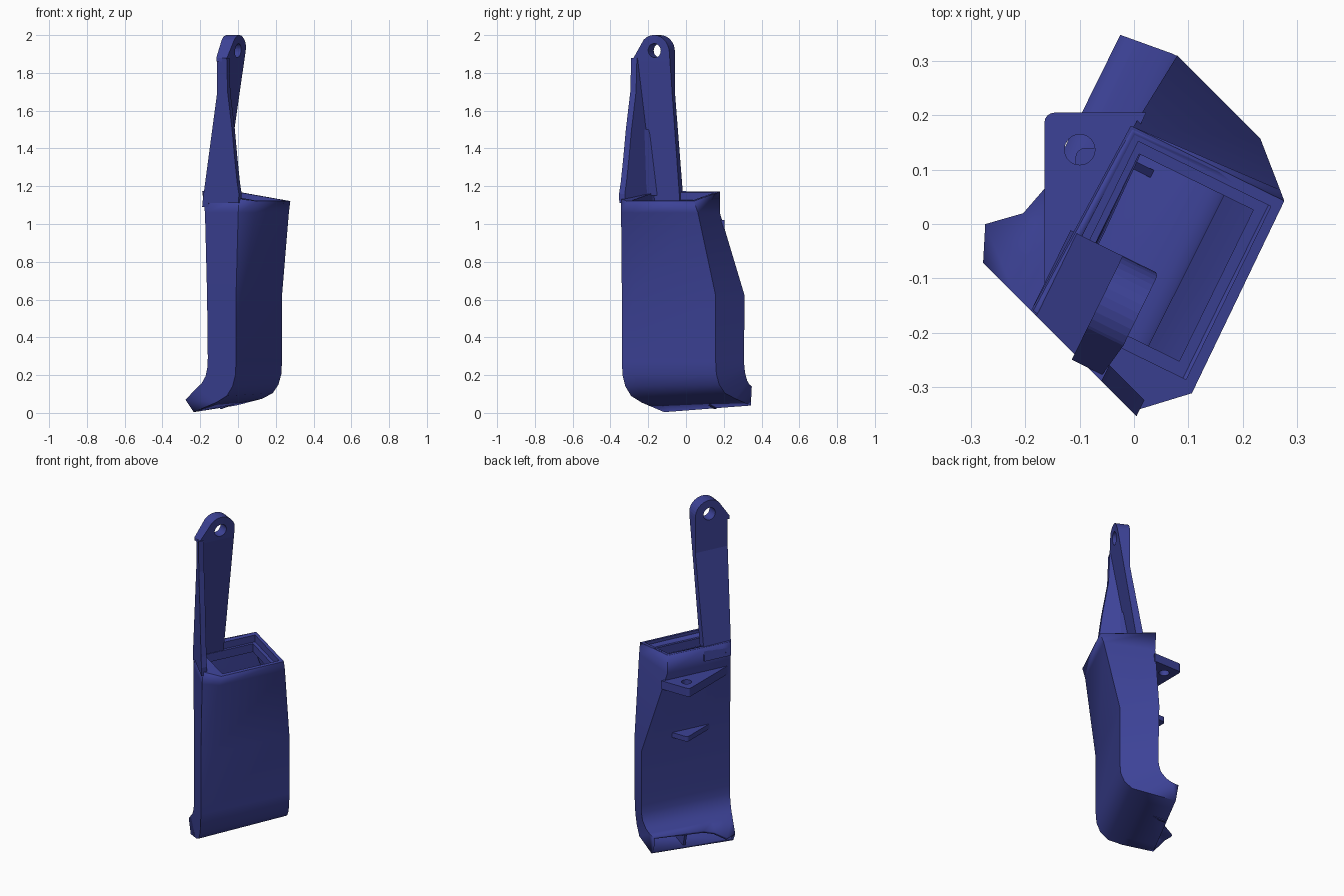
import bpy, bmesh, math
from mathutils import Vector

if "Cube" in bpy.data.objects:
    bpy.data.objects.remove(bpy.data.objects["Cube"])

blue = bpy.data.materials.new("deep blue plastic")
blue.use_nodes = True
blue.diffuse_color = (0.046, 0.055, 0.31, 1)
blue.node_tree.nodes["Principled BSDF"].inputs["Base Color"].default_value = blue.diffuse_color

# Duct axes: u runs along the duct's length, w across it (towards the outer wall)
U, W = Vector((0.44, 0.898, 0)), Vector((0.898, -0.44, 0))
NEAR, FAR = -0.35, 0.39          # x + y of the two diagonal end planes


def pos(u, w, z):
    return U * u + W * w + Vector((0, 0, z))


def on_plane(c, w):
    """u where the diagonal plane x + y = c meets the given w."""
    return (c - 0.458 * w) / 1.338


def lerp(a, b, t):
    return a + (b - a) * t


def add_object(name, bm, smooth=False):
    bmesh.ops.recalc_face_normals(bm, faces=bm.faces[:])
    mesh = bpy.data.meshes.new(name)
    bm.to_mesh(mesh)
    bm.free()
    mesh.materials.append(blue)
    obj = bpy.data.objects.new(name, mesh)
    bpy.context.collection.objects.link(obj)
    if smooth:
        bpy.ops.object.select_all(action='DESELECT')
        obj.select_set(True)
        bpy.context.view_layer.objects.active = obj
        bpy.ops.object.shade_smooth_by_angle(angle=math.radians(32))
    return obj


def loft(name, rings, caps=True, smooth=False):
    """Skin a list of closed rings of equal length."""
    bm = bmesh.new()
    rows = [[bm.verts.new(p) for p in ring] for ring in rings]
    n = len(rows[0])
    for a, b in zip(rows, rows[1:]):
        for i in range(n):
            j = (i + 1) % n
            bm.faces.new((a[i], a[j], b[j], b[i]))
    if caps:
        bm.faces.new(rows[0])
        bm.faces.new(rows[-1])
    return add_object(name, bm, smooth)


def drill(obj, centre, axis, radius):
    """Cut a round hole with a hidden cylinder."""
    bm = bmesh.new()
    bmesh.ops.create_cone(bm, cap_ends=True, segments=32, radius1=radius, radius2=radius, depth=0.4)
    cutter = add_object(obj.name + "_hole_cutter", bm)
    cutter.rotation_mode = 'QUATERNION'
    cutter.rotation_quaternion = axis.to_track_quat('Z', 'Y')
    cutter.location = centre
    cutter.hide_render = True
    cutter.hide_viewport = True
    cutter.display_type = 'WIRE'
    mod = obj.modifiers.new("hole", 'BOOLEAN')
    mod.operation = 'DIFFERENCE'
    mod.object = cutter


def rim_z(w):
    return 1.157 - 0.159 * w


# ---- duct body: an open tube that curls towards the inner side at the foot
COLS = [0, 0.12, 0.25, 0.37, 1]


def far_u(w):
    return on_plane(FAR, w) if w > -0.065 else 0.314 + 0.11 * (w + 0.065)


def station(wf, zf, wb, zb, rise, lip=None):
    ring = []
    for t in (1, 0.13, 0):
        ring.append(pos(lerp(on_plane(NEAR, wf), far_u(wf), t), wf, zf + rise * t))
    for i, t in enumerate(COLS):
        w, z = lip[i] if lip else (wb, zb + rise * t)
        ring.append(pos(lerp(on_plane(NEAR, w), far_u(w), t), w, z))
    return ring


def collar(front, near, far, z):
    """Ring with a cut corner, used near the mouth."""
    ring = [pos(u, w, z(w)) for u, w in front]
    for t in COLS:
        u, w = lerp(near[0], far[0], t), lerp(near[1], far[1], t)
        ring.append(pos(u, w, z(w)))
    return ring


lip = [(-0.218, 0.07), (-0.246, 0.072), (-0.192, 0.095), (-0.177, 0.11), (-0.176, 0.14)]
body = loft("duct_body", [
    collar([(0.16, 0.23), (-0.233, 0.233), (-0.306, 0.155)], (-0.227, -0.1), (0.16, -0.085), rim_z),
    collar([(0.175, 0.214), (-0.234, 0.217), (-0.308, 0.152)], (-0.234, -0.08), (0.16, -0.08),
           lambda w: 1.06),
    station(0.14, 0.62, -0.065, 0.62, 0),
    station(0.14, 0.27, -0.06, 0.29, 0),
    station(0.135, 0.20, -0.063, 0.24, 0.005),
    station(0.115, 0.14, -0.075, 0.195, 0.01),
    station(0.075, 0.09, -0.105, 0.155, 0.015),
    station(0.0, 0.055, -0.14, 0.13, 0.02),
    station(-0.16, 0.004, 0, 0, 0.035, lip),
], caps=False, smooth=True)
shell = body.modifiers.new("wall", 'SOLIDIFY')
shell.thickness = 0.018
shell.offset = -1

# ---- stepped frame inside the mouth
def frame_ring(u0, u1, w0, w1, drop):
    pts = [(u1, w0), (u1, w1), (u0, w1), (u0, 0.1), (u0, w0)]
    return [pos(u, w, rim_z(w) - drop) for u, w in pts]


outer = [(0.16, -0.085), (0.16, 0.23), (-0.233, 0.233), (-0.306, 0.155), (-0.227, -0.1)]
loft("mouth_frame", [
    [pos(u, w, rim_z(w) + 0.001) for u, w in outer],
    frame_ring(-0.215, 0.14, -0.06, 0.212, -0.001),
    frame_ring(-0.215, 0.14, -0.06, 0.212, 0.04),
    frame_ring(-0.19, 0.12, -0.048, 0.186, 0.04),
    frame_ring(-0.19, 0.12, -0.048, 0.186, 0.09),
], caps=False)

# ---- divider in the outlet at the foot
divider = [(-0.15, 0.02), (-0.175, 0.11), (-0.09, 0.16), (0.0, 0.07)]
loft("outlet_divider", [[pos(u, w, z) for w, z in divider] for u in (0.09, 0.105)])


# ---- arm: leaning plate, round head with a hole, front flange
def arm_back(z):
    return 0.007 if z > 1.7 else max(-0.1, lerp(-0.1, 0.007, (z - 1.1) / 0.6))


def arm_front(z):
    return min(0.081, 0.009 + 0.16 * (z - 1.5))


def arm_row(z):
    b, f = arm_back(z), arm_front(z)
    return [pos(on_plane(NEAR, b), b, z), pos(on_plane(NEAR, f), f, z),
            pos(-0.062, f, z), pos(-0.062, b, z)]


loft("arm_plate", [arm_row(z) for z in (1.09, 1.17, 1.3, 1.5, 1.7, 1.86)])

head = [(-0.275, 1.86), (-0.275, 1.88), (-0.21, 1.975)]
for k in range(13):
    a = math.radians(130 - 130 * k / 12)
    head.append((-0.149 + 0.087 * math.cos(a), 1.913 + 0.087 * math.sin(a)))
head.append((-0.062, 1.86))
arm_head = loft("arm_head", [[pos(u, 0.007, z) for u, z in head],
                             [pos(u, arm_front(z), z) for u, z in head]])
drill(arm_head, pos(-0.15, 0.04, 1.918), W, 0.037)

flange = []
for z, tip in ((1.11, 0.158), (1.16, 0.16), (1.22, 0.148), (1.35, 0.13), (1.5, 0.112),
               (1.7, 0.08), (1.88, 0.074)):
    b = arm_back(z)
    flange.append([pos(on_plane(c, w), w, z) for c, w in
                   ((NEAR, b), (NEAR, tip), (-0.305, tip), (-0.305, b))])
loft("arm_flange", flange)

# small stiffener in the corner between plate and flange
gusset = []
for z, size in ((1.15, 0.06), (1.5, 0.02)):
    f = arm_front(z) - 0.005
    u = on_plane(-0.31, f)
    gusset.append([pos(u, f, z), pos(on_plane(-0.31, f + size), f + size, z), pos(u + 0.025, f, z)])
loft("arm_gusset", gusset)

# ---- mounting tabs on the inner wall
def tab(name, x, y, w, z0, z1):
    """Triangular tab whose long side sits on the wall at w, with a rounded corner."""
    r = 0.018
    pts = [((w + 0.44 * y) / 0.898, y)]
    for k in range(5):
        a = math.radians(90 + 22.5 * k)
        pts.append((x + r + r * math.cos(a), y - r + r * math.sin(a)))
    pts.append((x, (0.898 * x - w) / 0.44))
    return loft(name, [[Vector((px, py, z)) for px, py in pts] for z in (z0, z1)])


upper_tab = tab("upper_mounting_tab", -0.165, 0.205, -0.07, 0.97, 1.02)
drill(upper_tab, Vector((-0.1, 0.137, 1.0)), Vector((0, 0, 1)), 0.028)
tab("lower_mounting_tab", -0.108, 0.14, -0.058, 0.66, 0.69)
